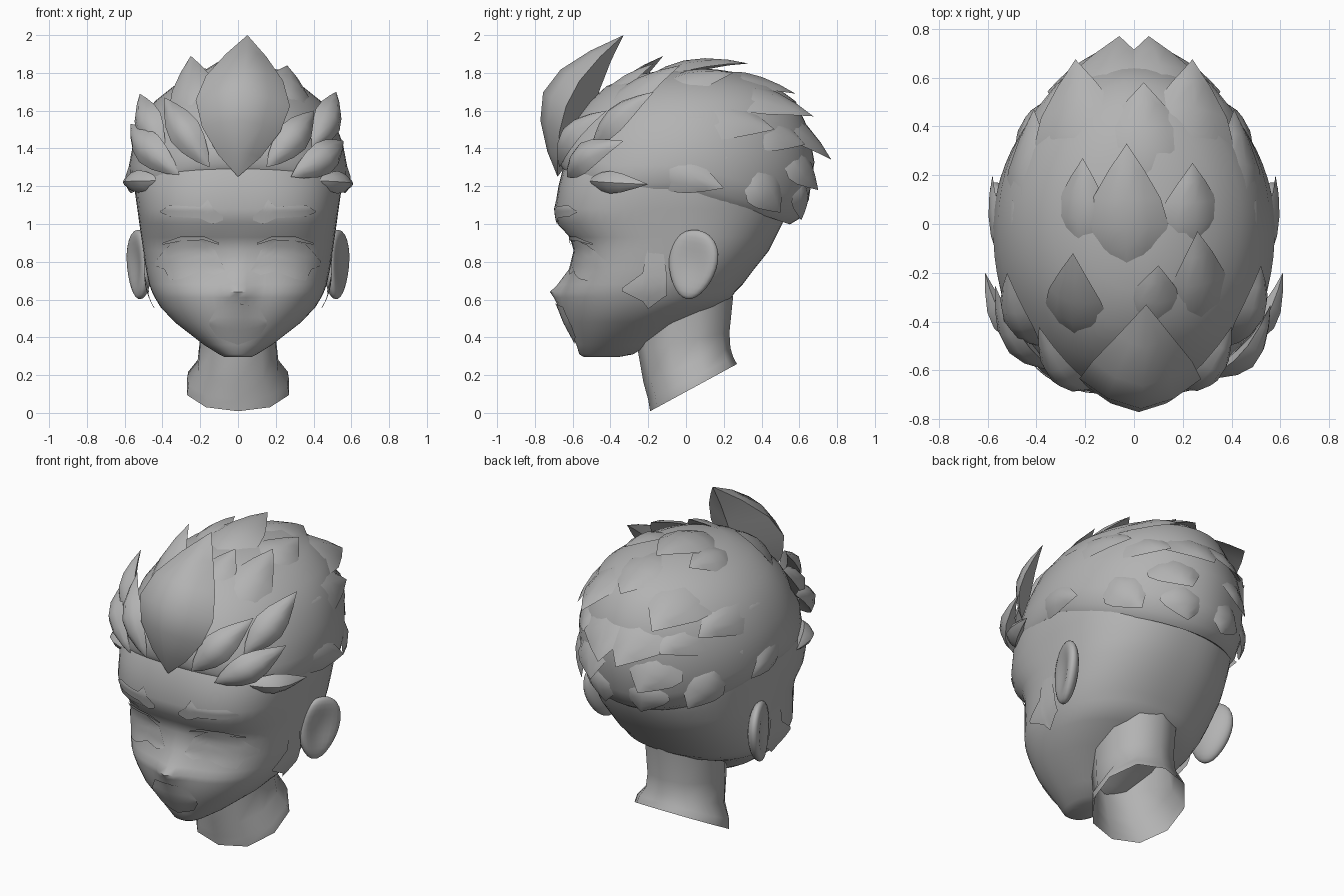
import bpy, bmesh, math
from mathutils import Vector, Matrix

if "Cube" in bpy.data.objects:
    bpy.data.objects.remove(bpy.data.objects["Cube"])

grey = bpy.data.materials.new("plain_grey")
grey.diffuse_color = (0.45, 0.45, 0.45, 1)
grey.use_nodes = True
grey.node_tree.nodes["Principled BSDF"].inputs["Base Color"].default_value = grey.diffuse_color


def make(name, verts, faces, angle=40, recalc=True):
    me = bpy.data.meshes.new(name)
    me.from_pydata([tuple(v) for v in verts], [], faces)
    bm = bmesh.new()
    bm.from_mesh(me)
    if recalc:
        bmesh.ops.recalc_face_normals(bm, faces=bm.faces)
    bm.to_mesh(me)
    bm.free()
    me.materials.append(grey)
    me.shade_smooth()
    me.set_sharp_from_angle(angle=math.radians(angle))
    ob = bpy.data.objects.new(name, me)
    bpy.context.collection.objects.link(ob)
    return ob


def loft(name, rings, warp, n=64, cap_start=True, back=2.3):
    """Rings are (z, front y, back y, half width, front squareness, extra)."""
    verts, faces = [], []
    for z, yf, yb, w, sq, extra in rings:
        for i in range(n):
            a = 2 * math.pi * i / n
            s, c = math.sin(a), math.cos(a)
            e = sq if c > 0 else back
            k = (abs(s) ** e + abs(c) ** e) ** (-1 / e)
            verts.append(warp(w * k * s, (yf + yb) / 2 - (yb - yf) / 2 * k * c, z, extra))
    for j in range(len(rings) - 1):
        for i in range(n):
            a, b = j * n + i, j * n + (i + 1) % n
            faces.append((a, b, b + n, a + n))
    if cap_start:
        faces.append(tuple(range(n)))
    faces.append(tuple(range(len(verts) - n, len(verts))))
    return make(name, verts, faces, 50)


# Head with nose bump
HEAD = [(.295, -.54, -.36, .07, 2.2, 0), (.31, -.565, -.28, .1, 2.2, 0),
        (.36, -.58, -.2, .18, 2.2, 0), (.48, -.635, -.02, .335, 2.2, .01),
        (.56, -.65, .16, .41, 2.3, .025), (.61, -.655, .24, .44, 2.4, .045),
        (.64, -.655, .26, .455, 2.4, .065), (.68, -.635, .3, .47, 2.5, .045),
        (.76, -.6, .36, .487, 2.7, .02), (.86, -.59, .44, .502, 2.8, .005),
        (.93, -.615, .475, .512, 2.8, 0), (1.0, -.68, .51, .522, 2.9, 0),
        (1.08, -.695, .53, .533, 2.9, 0), (1.2, -.675, .53, .55, 2.7, 0),
        (1.3, -.65, .53, .54, 2.5, 0), (1.42, -.58, .5, .48, 2.4, 0)]
loft("head", HEAD, lambda x, y, z, nose:
     (x, y - (nose * math.exp(-(x / .075) ** 2) if y < -.4 else 0), z))

# Neck with slanted open bottom
loft("neck", [(.112, -.19, .27, .28, 2.2, .543), (.17, -.2, .25, .272, 2.2, .5),
              (.25, -.225, .235, .22, 2.2, .4), (.38, -.255, .23, .208, 2.2, .2),
              (.62, -.27, .25, .215, 2.2, 0)],
     lambda x, y, z, k: (x, y, z + k * y), n=10, cap_start=False)


def head_at(z):
    for a, b in zip(HEAD, HEAD[1:]):
        if a[0] <= z <= b[0]:
            t = (z - a[0]) / (b[0] - a[0])
            return [p + (q - p) * t for p, q in zip(a, b)]
    return HEAD[-1]


def face_point(x, z):
    _, yf, yb, w, e, nose = head_at(z)
    k = max(0, 1 - min(1, abs(x) / w) ** e) ** (1 / e)
    return (x, (yf + yb) / 2 - (yb - yf) / 2 * k - nose * math.exp(-(x / .075) ** 2) - .007, z)


def side_point(y, z):
    _, yf, yb, w, e, _n = head_at(z)
    u = min(1, abs(y - (yf + yb) / 2) / ((yb - yf) / 2))
    return (w * (1 - u ** e) ** (1 / e) - .004 + max(0, .87 - z) * .14, y, z)


def strip(name, cols, place, sign=1, rows=6, sub=4):
    """Thin patch on the head; columns are (across, top z, bottom z)."""
    fine = []
    for a, b in zip(cols, cols[1:]):
        fine += [[p + (q - p) * i / sub for p, q in zip(a, b)] for i in range(sub)]
    fine.append(cols[-1])
    verts, faces = [], []
    for u, top, bot in fine:
        for r in range(rows + 1):
            x, y, z = place(u, bot + (top - bot) * r / rows)
            verts.append((sign * x, y, z))
    m = rows + 1
    for i in range(len(fine) - 1):
        for r in range(rows):
            a = i * m + r
            q = (a, a + m, a + m + 1, a + 1)
            faces.append(q if sign > 0 else q[::-1])
    return make(name, verts, faces, recalc=False)


# Brows, eyes, sideburns and ears on both sides
for sign, side in ((1, "right"), (-1, "left")):
    strip(side + "_brow", [(.08, 1.04, 1.02), (.13, 1.08, 1.0), (.16, 1.13, 1.01),
                           (.2, 1.09, 1.03), (.36, 1.1, 1.04), (.41, 1.07, 1.06)],
          face_point, sign)
    strip(side + "_eye", [(.07, .76, .75), (.12, .86, .73), (.2, .91, .75), (.3, .91, .71),
                          (.36, .89, .7), (.39, .86, .76), (.44, .8, .78)], face_point, sign)
    strip(side + "_lash", [(.1, .9, .89), (.18, .935, .915), (.3, .935, .91), (.4, .9, .89)],
          lambda x, z: (x, face_point(x, z)[1] - .006, z), sign)
    strip(side + "_sideburn", [(-.34, .66, .645), (-.23, .74, .59), (-.2, .9, .55),
                               (-.12, .85, .61), (-.1, .72, .62)], side_point, sign)
    bm = bmesh.new()
    bmesh.ops.create_uvsphere(bm, u_segments=24, v_segments=14, radius=1)
    for v in bm.verts:
        if v.co.x > 0:
            v.co.x *= .3 + 1.3 * (v.co.y ** 2 + v.co.z ** 2)
        else:
            v.co.x *= 1.7
        v.co.y *= 1 + .2 * v.co.z
    turn = (Matrix.Translation((.526, .035, .785)) @ Matrix.Rotation(math.radians(-20), 4, 'Z')
            @ Matrix.Rotation(math.radians(-10), 4, 'X') @ Matrix.Diagonal((.035, .135, .185, 1)))
    bm.transform(Matrix.Diagonal((sign, 1, 1, 1)) @ turn)
    bm.verts.index_update()
    make(side + "_ear", [v.co.copy() for v in bm.verts],
         [[v.index for v in f.verts] for f in bm.faces])
    bm.free()

# Mouth patch
strip("mouth", [(-.15, .49, .46), (-.11, .56, .4), (0, .58, .36), (.11, .56, .4),
                (.15, .49, .46)], face_point)

# Hair shell: hairline rises at the forehead and drops toward the nape
loft("hair_cap", [(1.21, -.6, .48, .49, 2.5, .34), (1.185, -.65, .55, .55, 2.5, .34),
                  (1.22, -.67, .6, .57, 2.4, .32), (1.31, -.665, .65, .577, 2.3, .28),
                  (1.43, -.64, .68, .555, 2.2, .15), (1.55, -.58, .65, .51, 2.2, .08),
                  (1.65, -.51, .58, .44, 2.1, 0), (1.73, -.42, .47, .34, 2, 0),
                  (1.79, -.27, .32, .22, 2, 0), (1.815, -.1, .12, .09, 2, 0)],
     lambda x, y, z, k: (x, y, z - k * max(0, y) + k * 1.2 * max(0, -.4 - y)), back=1.93)

# Leaf-shaped hair lock
WIDTHS = [(.12, .45), (.28, .83), (.45, 1), (.63, .82), (.82, .43)]
SECTION = [(-1, 0), (-.55, .65), (0, 1), (.55, .65), (1, 0), (0, -.5)]
CENTRE, AXES = Vector((0, 0, 1.22)), Vector((.57, .67, .6))


def lock(name, base, tip, w, t=.05, bulge=.04, hug=False, under=1):
    """Straight bulged lock, or one that hugs the rounded hair shell and flares at the tip."""
    base, tip = Vector(base), Vector(tip)

    def unit(p):
        return Vector([(p[i] - CENTRE[i]) / AXES[i] for i in range(3)])

    ub, ut = unit(base).normalized(), unit(tip)
    rt = ut.length

    def path(s):
        if not hug:
            return base.lerp(tip, s)
        d = ub.lerp(ut / rt, s).normalized() * (.96 + (rt - .96) * abs(s) ** 1.5)
        return CENTRE + Vector([d[i] * AXES[i] for i in range(3)])

    verts = [path(0)]
    for s, k in WIDTHS:
        axis = (path(s + .05) - path(s - .05)).normalized()
        out = (path(s) if hug else (base + tip) / 2) - CENTRE
        out = (out - axis * out.dot(axis)).normalized()
        across = axis.cross(out)
        mid = path(s) + out * bulge * math.sin(math.pi * s)
        for a, b in SECTION:
            droop = .2 * w * k * a * a if hug else 0
            b *= under if b < 0 else 1
            verts.append(mid + across * w * k * a + out * (t * k * b - droop))
    verts.append(tip)
    n, last = len(SECTION), len(verts) - 1
    faces = []
    for i in range(n):
        j = (i + 1) % n
        faces.append((0, 1 + j, 1 + i))
        faces.append((last, last - n + i, last - n + j))
        for r in range(len(WIDTHS) - 1):
            o = 1 + r * n
            faces.append((o + i, o + j, o + n + j, o + n + i))
    make(name, verts, faces, 45)


# Large forehead tuft
lock("forehead_tuft", (0, -.68, 1.25), (.05, -.33, 2.0), .25, .135, .125, under=2.2)

# Locks around the forehead
for i, (b, t, w) in enumerate([
        ((-.15, -.67, 1.3), (-.39, -.42, 1.67), .09), ((.15, -.67, 1.3), (.4, -.42, 1.6), .09),
        ((-.31, -.6, 1.26), (-.57, -.25, 1.53), .09), ((.28, -.63, 1.25), (.56, -.33, 1.44), .09),
        ((-.39, -.5, 1.38), (-.52, -.2, 1.69), .09), ((.39, -.5, 1.4), (.52, -.17, 1.7), .09),
        ((-.4, -.52, 1.23), (-.61, -.2, 1.22), .06), ((.4, -.52, 1.23), (.61, -.2, 1.21), .06)]):
    lock(f"fringe_lock_{i}", b, t, w, .055, .07 if i < 4 else .04, under=1.5)

# Locks on the crown
for i, (b, t, w) in enumerate([
        ((-.22, -.52, 1.5), (-.25, -.12, 1.89), .14), ((.24, -.5, 1.5), (.26, -.03, 1.84), .15),
        ((.06, -.5, 1.6), (.1, -.17, 1.85), .14), ((-.03, -.25, 1.8), (-.03, .33, 1.85), .17),
        ((-.22, -.15, 1.75), (-.21, .27, 1.8), .12), ((.24, -.15, 1.75), (.24, .25, 1.8), .14),
        ((.04, .1, 1.78), (.04, .58, 1.69), .2)]):
    lock(f"crown_lock_{i}", b, t, w, .03, .005, True)

# Mirrored locks on the back and sides
for sx, side in ((1, "right"), (-1, "left")):
    for i, (b, t, w) in enumerate([
            ((.22, .15, 1.75), (.24, .675, 1.57), .2), ((.13, .35, 1.63), (.06, .77, 1.34), .22),
            ((.22, .48, 1.42), (.16, .7, 1.18), .18), ((.15, .56, 1.24), (.12, .61, 1.02), .15),
            ((.4, -.15, 1.6), (.41, .47, 1.5), .17), ((.53, -.1, 1.42), (.46, .37, 1.3), .16),
            ((.56, -.25, 1.35), (.58, .2, 1.19), .11), ((.4, .3, 1.3), (.36, .5, 1.06), .14),
            ((.46, -.35, 1.52), (.5, .1, 1.56), .12), ((.36, .25, 1.58), (.26, .63, 1.42), .17)]):
        lock(f"{side}_back_lock_{i}", (sx * b[0], b[1], b[2]), (sx * t[0], t[1], t[2]),
             w, .022, .004, True)
